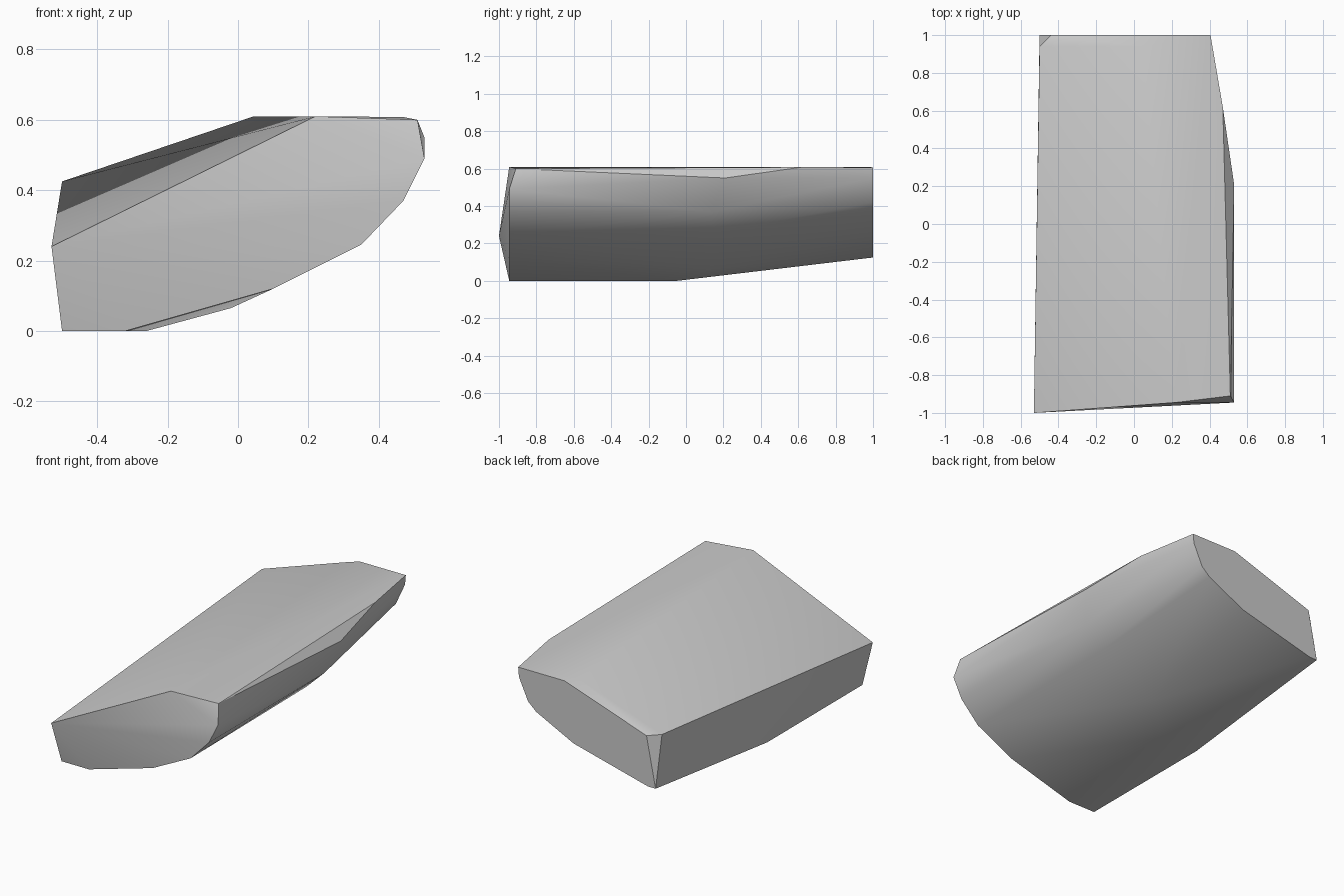
import bpy
import bmesh
from math import radians

default_cube = bpy.data.objects.get("Cube")
if default_cube:
    bpy.data.objects.remove(default_cube, do_unlink=True)


def make_material(name, colour):
    material = bpy.data.materials.new(name)
    material.use_nodes = True
    material.diffuse_color = colour
    shader = next(n for n in material.node_tree.nodes if n.type == "BSDF_PRINCIPLED")
    shader.inputs["Base Color"].default_value = colour
    return material


def section(depth, outline):
    """Place an (x, z) outline at one depth along y."""
    return [(x, depth, z) for x, z in outline]


# Blunt front section, with a pointed corner on one side
front_section = section(-0.945, [
    (-0.5, 0), (-0.32, 0), (0.1, 0.12), (0.35, 0.245),
    (0.47, 0.37), (0.53, 0.49), (0.22, 0.61)])
front_corners = [(-0.53, -1, 0.24), (0.51, -0.91, 0.6)]

# Belly, where the straight body starts to taper
flat_belly_end = section(-0.05, [(-0.5, 0), (-0.26, 0)])
rounded_belly_end = section(0.14, [(-0.02, 0.065), (0.35, 0.255), (0.47, 0.37)])

# Upper edge of the curved flank
flank_edge = [(0.53, 0.21, 0.55), (0.47, 0.62, 0.608)]

# Narrower back section and the chipped corner beside it
back_section = section(1, [
    (-0.5, 0.125), (-0.45, 0.125), (0.04, 0.25), (0.286, 0.372),
    (0.34, 0.42), (0.4, 0.55), (0.405, 0.607), (0.1, 0.607), (-0.44, 0.425)])
back_corners = [(-0.5, 0.94, 0.425), (0.045, 0.94, 0.61)]

points = (front_section + front_corners + flat_belly_end + rounded_belly_end
          + flank_edge + back_section + back_corners)

# Stretch a single faceted skin over the sections
bm = bmesh.new()
for point in points:
    bm.verts.new(point)
hull = bmesh.ops.convex_hull(bm, input=bm.verts[:])
unused = {v for v in hull["geom_interior"] + hull["geom_unused"]
          if isinstance(v, bmesh.types.BMVert) and not v.link_faces}
bmesh.ops.delete(bm, geom=list(unused), context="VERTS")
bmesh.ops.dissolve_limit(bm, angle_limit=radians(0.5),
                         verts=bm.verts[:], edges=bm.edges[:])
bmesh.ops.recalc_face_normals(bm, faces=bm.faces[:])

mesh = bpy.data.meshes.new("stone_block")
bm.to_mesh(mesh)
bm.free()
mesh.materials.append(make_material("plain_grey", (0.6, 0.6, 0.6, 1)))

block = bpy.data.objects.new("stone_block", mesh)
bpy.context.collection.objects.link(block)

# Soft facets with crisp main edges
bpy.ops.object.select_all(action="DESELECT")
block.select_set(True)
bpy.context.view_layer.objects.active = block
bpy.ops.object.shade_smooth_by_angle(angle=radians(30))
